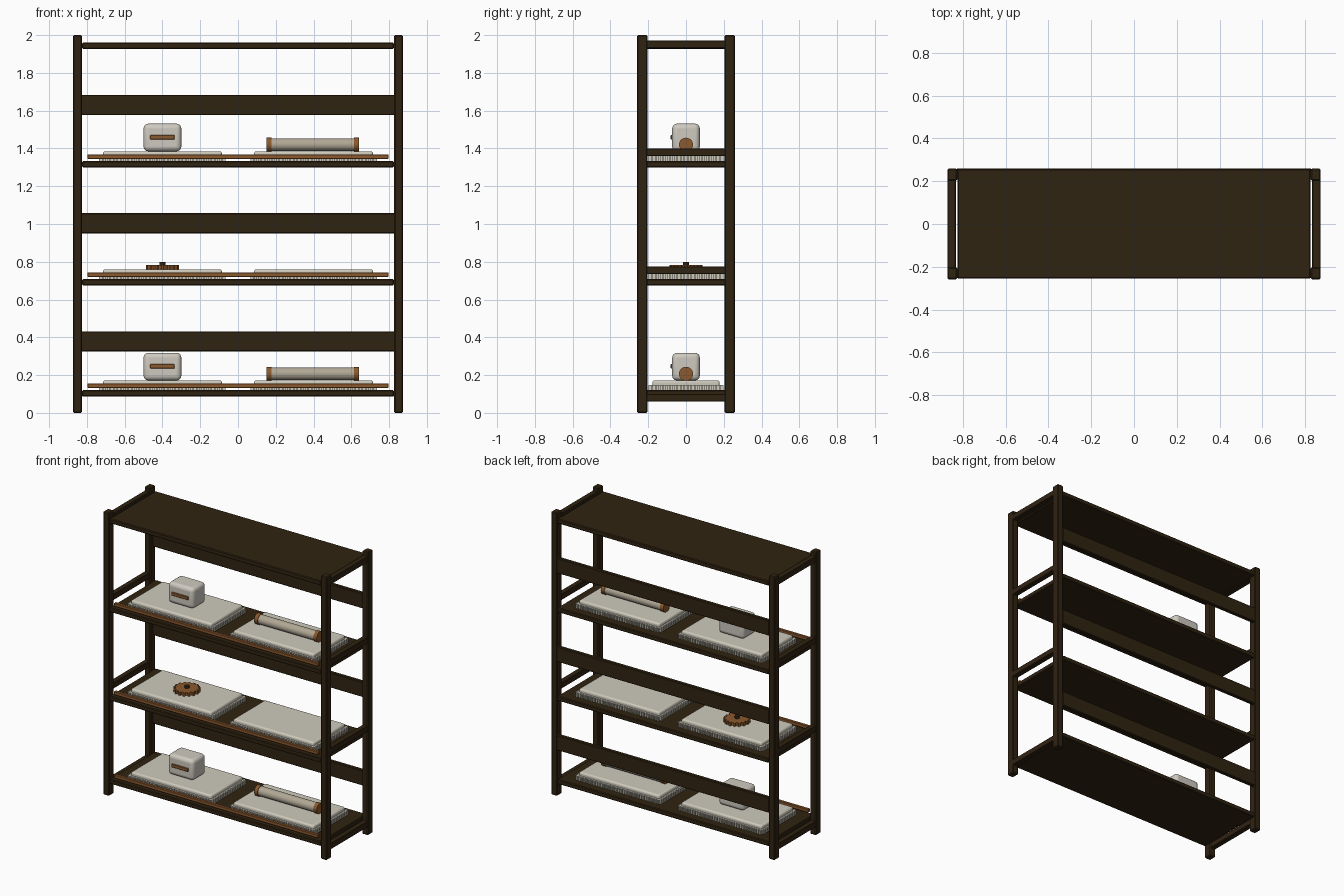
import bpy, bmesh, math

if "Cube" in bpy.data.objects:
    bpy.data.objects.remove(bpy.data.objects["Cube"])

def mat(name, c):
    m = bpy.data.materials.new(name)
    m.diffuse_color = (*c, 1)
    m.use_nodes = True
    m.node_tree.nodes["Principled BSDF"].inputs["Base Color"].default_value = m.diffuse_color
    return m

WOOD = mat("dark wood", (0.030, 0.017, 0.006))
CLOTH = mat("cream cloth", (0.62, 0.59, 0.50))
CERAMIC = mat("pale ceramic", (0.62, 0.59, 0.53))
PAPER = mat("tan paper", (0.44, 0.39, 0.30))
COPPER = mat("copper", (0.26, 0.10, 0.027))

def finish(name, bm, m, bevel=0, seg=1, smooth=False):
    me = bpy.data.meshes.new(name)
    bmesh.ops.recalc_face_normals(bm, faces=bm.faces)
    bm.to_mesh(me)
    bm.free()
    me.materials.append(m)
    ob = bpy.data.objects.new(name, me)
    bpy.context.collection.objects.link(ob)
    if bevel:
        b = ob.modifiers.new("bevel", 'BEVEL')
        b.width, b.segments = bevel, seg
        b.limit_method = 'ANGLE'
    if smooth:
        bpy.context.view_layer.objects.active = ob
        ob.select_set(True)
        bpy.ops.object.shade_smooth_by_angle(angle=math.radians(35))
        ob.select_set(False)
    return ob

def box(name, x, y, z, m, bevel=0.005, seg=1, smooth=False):
    """x, y, z are (min, max) pairs."""
    bm = bmesh.new()
    bmesh.ops.create_cube(bm, size=1)
    for v in bm.verts:
        v.co = [(a + b) / 2 + c * (b - a) for c, (a, b) in zip(v.co, (x, y, z))]
    return finish(name, bm, m, bevel, seg, smooth)

def prism(name, pts, z0, z1, m):
    bm = bmesh.new()
    f = bm.faces.new([bm.verts.new((px, py, z0)) for px, py in pts])
    r = bmesh.ops.extrude_face_region(bm, geom=[f])
    for v in r["geom"]:
        if isinstance(v, bmesh.types.BMVert):
            v.co.z = z1
    return finish(name, bm, m)

def cylinder(name, loc, r, length, axis, m, n=32):
    bm = bmesh.new()
    bmesh.ops.create_cone(bm, cap_ends=True, segments=n, radius1=r, radius2=r, depth=length)
    ob = finish(name, bm, m, smooth=True)
    ob.location = loc
    if axis == 'X':
        ob.rotation_euler.y = math.pi / 2
    return ob

def fringe_outline(cx, hx, hy, d, nx, ny):
    """Rectangle outline with square teeth of depth d on every side."""
    pts = []
    corners = [(-hx, -hy), (hx, -hy), (hx, hy), (-hx, hy)]
    for i, n in enumerate((nx, ny, nx, ny)):
        (ax, ay), (bx, by) = corners[i], corners[(i + 1) % 4]
        l = math.hypot(bx - ax, by - ay)
        ox, oy = (by - ay) / l * d, -(bx - ax) / l * d
        pts.append((cx + ax, ay))
        for k in range(n):
            for t, o in ((.25, 0), (.25, 1), (.75, 1), (.75, 0)):
                s = (k + t) / n
                pts.append((cx + ax + (bx - ax) * s + ox * o, ay + (by - ay) * s + oy * o))
    return pts

# frame posts
for sx in (-1, 1):
    for sy in (-1, 1):
        cx, cy = sx * 0.85, sy * 0.231
        box("post", (cx - .0235, cx + .0235), (cy - .028, cy + .028), (0, 2), WOOD, .006)
    # side rails
    for z in (0.08, 0.755, 1.38, 1.951):
        cx = sx * 0.853
        box("side_rail", (cx - .02, cx + .02), (-.21, .21), (z - .021, z + .021), WOOD, .004)

# shelf boards
for z in (0.087, 0.675, 1.30, 1.927):
    box("shelf", (-.826, .826), (-.255, .258), (z, z + .033), WOOD, .005)

# back panels
for z in (0.325, 0.95, 1.576):
    box("back_panel", (-.83, .83), (.232, .26), (z, z + .107), WOOD, .004)

def dispenser(z):
    box("rounded_box", (-.5, -.3), (-.073, .073), (z, z + .146), CERAMIC, .025, 4, True)
    box("box_slot", (-.465, -.335), (-.081, -.06), (z + .062, z + .086), COPPER, .003)

def roll(z):
    cylinder("roll_body", (.396, 0, z + .035), .033, .45, 'X', PAPER)
    for x in (.165, .627):
        cylinder("roll_cap", (x, 0, z + .035), .037, .027, 'X', COPPER)

def cog(z):
    pts = []
    for k in range(16):
        for t, r in ((-.3, .074), (-.18, .087), (.18, .087), (.3, .074)):
            a = (k + t) / 16 * math.tau
            pts.append((-.4 + r * math.cos(a), r * math.sin(a)))
    prism("cog", pts, z, z + .023, COPPER)
    cylinder("cog_knob", (-.4, 0, z + .024), .016, .03, 'Z', WOOD, 24)

for top, has_box in ((0.12, True), (0.708, False), (1.333, True)):
    # copper front strip
    box("front_strip", (-.797, .797), (-.247, -.225), (top + .012, top + .036), COPPER, .003)
    # fringed mats
    for cx in (-.4, .4):
        prism("mat_fringe", fringe_outline(cx, .325, .188, .01, 34, 20), top, top + .028, CLOTH)
        box("mat_pad", (cx - .315, cx + .315), (-.178, .178), (top + .01, top + .052), CLOTH, .012, 3, True)
    # things on the mats
    if has_box:
        dispenser(top + .052)
        roll(top + .052)
    else:
        cog(top + .052)
